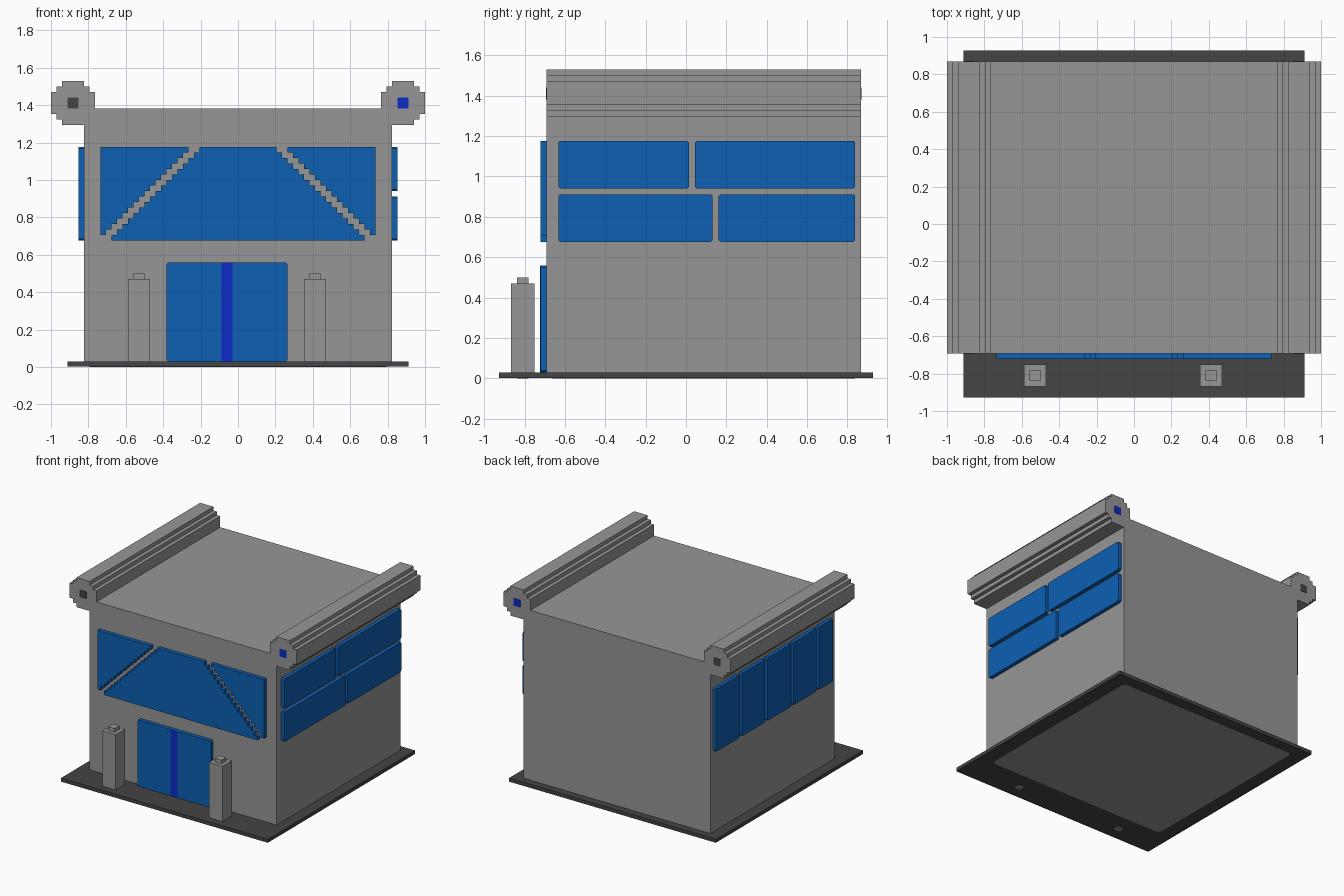
import bpy, bmesh
from mathutils import Vector

if "Cube" in bpy.data.objects:
    bpy.data.objects.remove(bpy.data.objects["Cube"])

U = 1 / 34  # the model sits on a regular grid of this step


def material(name, rgb):
    m = bpy.data.materials.new(name)
    m.diffuse_color = (*rgb, 1)
    m.use_nodes = True
    m.node_tree.nodes["Principled BSDF"].inputs["Base Color"].default_value = m.diffuse_color
    return m


GREY = material("stone grey", (0.305, 0.305, 0.305))
DARK = material("dark grey", (0.058, 0.058, 0.058))
BLUE = material("window blue", (0.004, 0.115, 0.455))
DEEP = material("deep blue", (0.004, 0.024, 0.57))


def prism(name, pts, axis, a, b, mat):
    """Extrude a 2D outline (grid units) along an axis from a to b."""
    def place(p, d):
        u, v = p
        return Vector({'x': (d, u, v), 'y': (u, d, v), 'z': (u, v, d)}[axis]) * U
    bm = bmesh.new()
    lo = [bm.verts.new(place(p, a)) for p in pts]
    hi = [bm.verts.new(place(p, b)) for p in pts]
    bm.faces.new(lo)
    bm.faces.new(hi)
    n = len(pts)
    for i in range(n):
        j = (i + 1) % n
        bm.faces.new((lo[i], lo[j], hi[j], hi[i]))
    bmesh.ops.recalc_face_normals(bm, faces=bm.faces)
    me = bpy.data.meshes.new(name)
    bm.to_mesh(me)
    bm.free()
    me.materials.append(mat)
    ob = bpy.data.objects.new(name, me)
    bpy.context.collection.objects.link(ob)
    return ob


def rect(u0, u1, v0, v1, c=0.0):
    """Rectangle outline, with corners clipped by c."""
    if not c:
        return [(u0, v0), (u1, v0), (u1, v1), (u0, v1)]
    return [(u0 + c, v0), (u1 - c, v0), (u1, v0 + c), (u1, v1 - c),
            (u1 - c, v1), (u0 + c, v1), (u0, v1 - c), (u0, v0 + c)]


def flip(pts):
    return [(-u, v) for u, v in reversed(pts)]


FRONT, BACK = -23.5, 29.5

# Base slab, with the grey underside and pillar pegs showing below
prism("base_slab", rect(-31, 31, -31.5, 31.5), 'z', 0.05, 1, DARK)
prism("underside_panel", rect(-27, 27, -22.5, 28.5, 0.9), 'z', 0, 0.1, GREY)

# Body and stepped roof rolls in one outline
half = [(26, 47), (26, 50), (27, 50), (27, 51), (28, 51), (28, 52), (32, 52),
        (32, 51), (33, 51), (33, 50), (34, 50), (34, 46), (33, 46), (33, 45),
        (32, 45), (32, 44), (28, 44), (28, 1)]
prism("building_body", half + flip(half), 'y', FRONT, BACK, GREY)

# Square inlays in the roll ends
for side, x, mat in (("left", -30, DARK), ("right", 30, DEEP)):
    for end, y, s in (("front", FRONT, -1), ("back", BACK, 1)):
        prism(f"roll_inlay_{side}_{end}", rect(x - 1, x + 1, 47, 49, 0.15), 'y',
              y, y + 0.1 * s, mat)

# Front window: centre pane and two corner panes with stepped diagonals
steps = []
for k in range(17):
    steps += [(7 + k, 40 - k), (7 + k, 39 - k)]
prism("front_window_centre", steps + flip(steps), 'y', FRONT - 1, FRONT, BLUE)
corner = [(25, 40)]
for k in range(16):
    corner += [(9 + k, 40 - k), (9 + k, 39 - k)]
corner.append((25, 24))
prism("front_window_right", corner, 'y', FRONT - 1, FRONT, BLUE)
prism("front_window_left", flip(corner), 'y', FRONT - 1, FRONT, BLUE)

# Door with a centre stripe
prism("door", rect(-13, 9, 1, 19, 0.3), 'y', FRONT - 1, FRONT, BLUE)
prism("door_stripe", rect(-3, -1, 1, 19), 'y', FRONT - 1.06, FRONT - 0.9, DEEP)

# Right wall windows, staggered in two rows
for i, (y0, y1, z0) in enumerate(((-21.5, 0.5, 32), (1.5, 28.5, 32),
                                  (-21.5, 4.5, 23), (5.5, 28.5, 23))):
    prism(f"right_window_{i + 1}", rect(y0, y1, z0, z0 + 8 , 0.3), 'x', 28, 29, BLUE)

# Left wall windows, tall panes from back to front
for i in range(5):
    y1 = 28.5 - 11 * i
    y0 = max(y1 - 10, -21.5)
    prism(f"left_window_{i + 1}", rect(y0, y1, 23, 40, 0.3), 'x', -29, -28, BLUE)

# Gate pillars with caps
for side, x in (("left", -18), ("right", 14)):
    prism(f"{side}_pillar", rect(x - 2, x + 2, -29.5, -25.5), 'z', 1, 16, GREY)
    prism(f"{side}_pillar_cap", rect(x - 1, x + 1, -28.5, -26.5), 'z', 16, 17, GREY)
    prism(f"{side}_pillar_peg", rect(x - 1, x + 1, -28.5, -26.5, 0.6), 'z', 0, 0.1, GREY)
